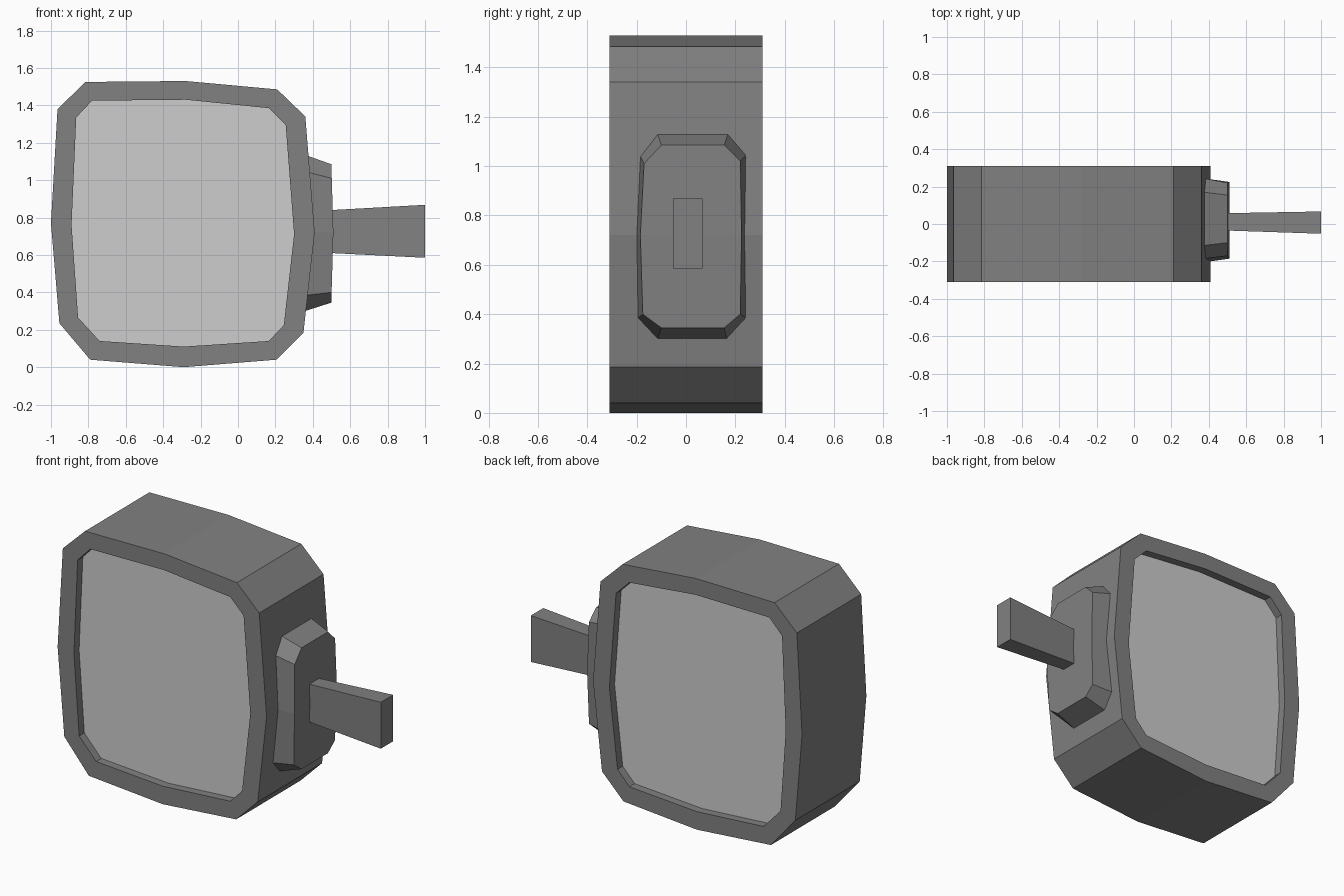
import bpy
import bmesh

if "Cube" in bpy.data.objects:
    bpy.data.objects.remove(bpy.data.objects["Cube"], do_unlink=True)


def make_material(name, grey):
    mat = bpy.data.materials.new(name)
    mat.use_nodes = True
    colour = (grey, grey, grey, 1)
    mat.diffuse_color = colour
    mat.node_tree.nodes["Principled BSDF"].inputs["Base Color"].default_value = colour
    return mat


dark_grey = make_material("dark grey", 0.22)
light_grey = make_material("light grey", 0.61)


def loft(name, rings, mat, closed=False, ridge=None):
    """Bridge matching rings; cap the ends, or join last to first if closed."""
    bm = bmesh.new()
    loops = [[bm.verts.new(p) for p in ring] for ring in rings]
    n = len(loops[0])
    pairs = list(zip(loops, loops[1:]))
    if closed:
        pairs.append((loops[-1], loops[0]))
    for a, b in pairs:
        for i in range(n):
            j = (i + 1) % n
            bm.faces.new((a[i], a[j], b[j], b[i]))
    if not closed:
        bm.faces.new(loops[0])
        bm.faces.new(loops[-1])
        if ridge:
            bmesh.ops.connect_verts(bm, verts=[loops[-1][i] for i in ridge])
    bmesh.ops.recalc_face_normals(bm, faces=bm.faces)
    mesh = bpy.data.meshes.new(name)
    bm.to_mesh(mesh)
    bm.free()
    mesh.materials.append(mat)
    obj = bpy.data.objects.new(name, mesh)
    bpy.context.collection.objects.link(obj)
    return obj


# Outlines of the frame, as x and z
outer = [(-1, .77), (-.965, 1.38), (-.815, 1.525), (-.28, 1.53), (.21, 1.485), (.36, 1.34),
         (.41, .72), (.35, .185), (.205, .04), (-.29, 0), (-.79, .04), (-.955, .235)]
inner = [(-.89, .76), (-.865, 1.335), (-.78, 1.425), (-.28, 1.43), (.165, 1.385), (.255, 1.295),
         (.3, .71), (.245, .225), (.165, .14), (-.29, .11), (-.74, .14), (-.855, .265)]
HALF_DEPTH = 0.31
PANEL_DEPTH = 0.26


def at_y(outline, y):
    return [(x, y, z) for x, z in outline]


# Frame: a hollow band around both panels
loft("frame", [at_y(outer, -HALF_DEPTH), at_y(outer, HALF_DEPTH),
               at_y(inner, HALF_DEPTH), at_y(inner, -HALF_DEPTH)], dark_grey, closed=True)

# Recessed panels on both faces, one solid slab
loft("panels", [at_y(inner, -PANEL_DEPTH), at_y(inner, PANEL_DEPTH)], light_grey)

# Bracket: chamfered plate on the left side, as y and z
base = [(-.115, 1.13), (.17, 1.13), (.243, 1.045), (.238, .72), (.243, .385),
        (.165, .3), (-.115, .3), (-.195, .385), (-.2, .72), (-.185, 1.04)]
face = [(-.1, 1.085), (.155, 1.085), (.22, 1.02), (.225, .72), (.22, .4),
        (.155, .345), (-.1, .345), (-.175, .4), (-.185, .72), (-.17, 1.01)]


def side_x(z):
    """Where the frame's side lies at a given height."""
    slope = 0.08 if z > 0.72 else 0.112
    return 0.405 - slope * abs(z - 0.72)


loft("bracket", [[(side_x(z), y, z) for y, z in base],
                 [(0.51 - 0.03 * abs(z - 0.72), y, z) for y, z in face]],
     dark_grey, ridge=(3, 8))


# Arm: a bar that widens towards its free end
def rectangle(x, y0, y1, z0, z1):
    return [(x, y0, z0), (x, y1, z0), (x, y1, z1), (x, y0, z1)]


loft("arm", [rectangle(.5, -.035, .058, .61, .84),
             rectangle(1, -.052, .067, .585, .868)], dark_grey)
